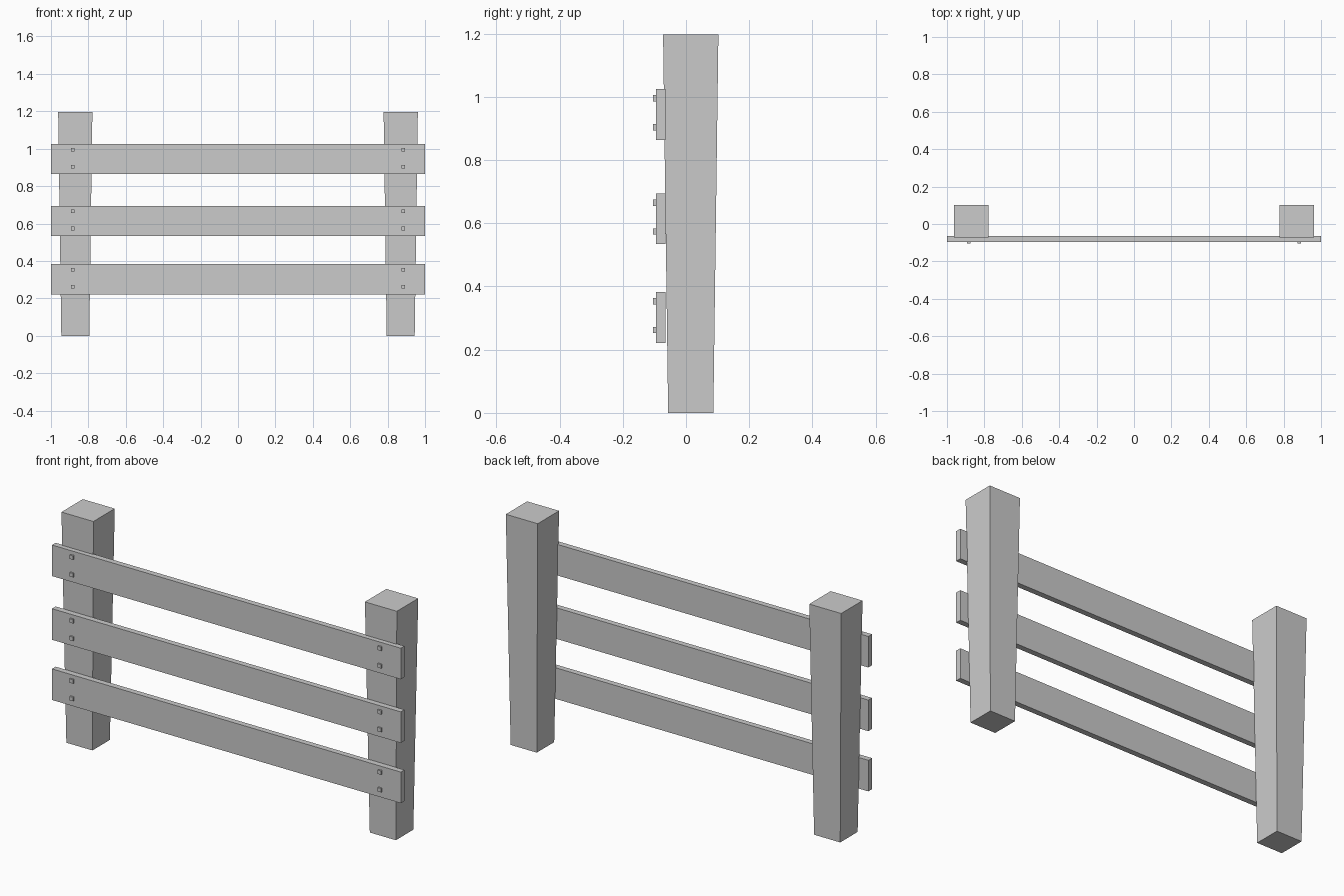
import bpy
import bmesh
from mathutils import Vector

cube = bpy.data.objects.get("Cube")
if cube:
    bpy.data.objects.remove(cube, do_unlink=True)

# One plain grey for the whole fence
GREY = (0.6, 0.6, 0.6, 1)
grey = bpy.data.materials.new("plain_grey")
grey.use_nodes = True
grey.diffuse_color = GREY
grey.node_tree.nodes["Principled BSDF"].inputs["Base Color"].default_value = GREY


def box(name, center, size, bottom_scale=1.0):
    """Flat-shaded box whose lower end can be narrowed."""
    bm = bmesh.new()
    bmesh.ops.create_cube(bm, size=1)
    for v in bm.verts:
        k = bottom_scale if v.co.z < 0 else 1.0
        v.co = Vector((v.co.x * size[0] * k, v.co.y * size[1] * k, v.co.z * size[2]))
    mesh = bpy.data.meshes.new(name)
    bm.to_mesh(mesh)
    bm.free()
    mesh.materials.append(grey)
    obj = bpy.data.objects.new(name, mesh)
    obj.location = center
    bpy.context.collection.objects.link(obj)
    return obj


SIDES = (("left", 1), ("right", -1))
HEIGHT = 1.197

# Tapered posts
for side, s in SIDES:
    box(f"{side}_post", (s * 0.87, 0.015, HEIGHT / 2), (0.183, 0.175, HEIGHT), 0.817)

# Rails across the front, each held by two square bolts per post
for level, z in (("lower", 0.302), ("middle", 0.614), ("upper", 0.944)):
    box(f"{level}_rail", (0, -0.08, z), (2.0, 0.03, 0.161))
    for side, s in SIDES:
        for place, dz in (("top", 0.051), ("bottom", -0.04)):
            box(f"{level}_{side}_{place}_bolt", (s * 0.883, -0.098, z + dz),
                (0.02, 0.013, 0.02))
